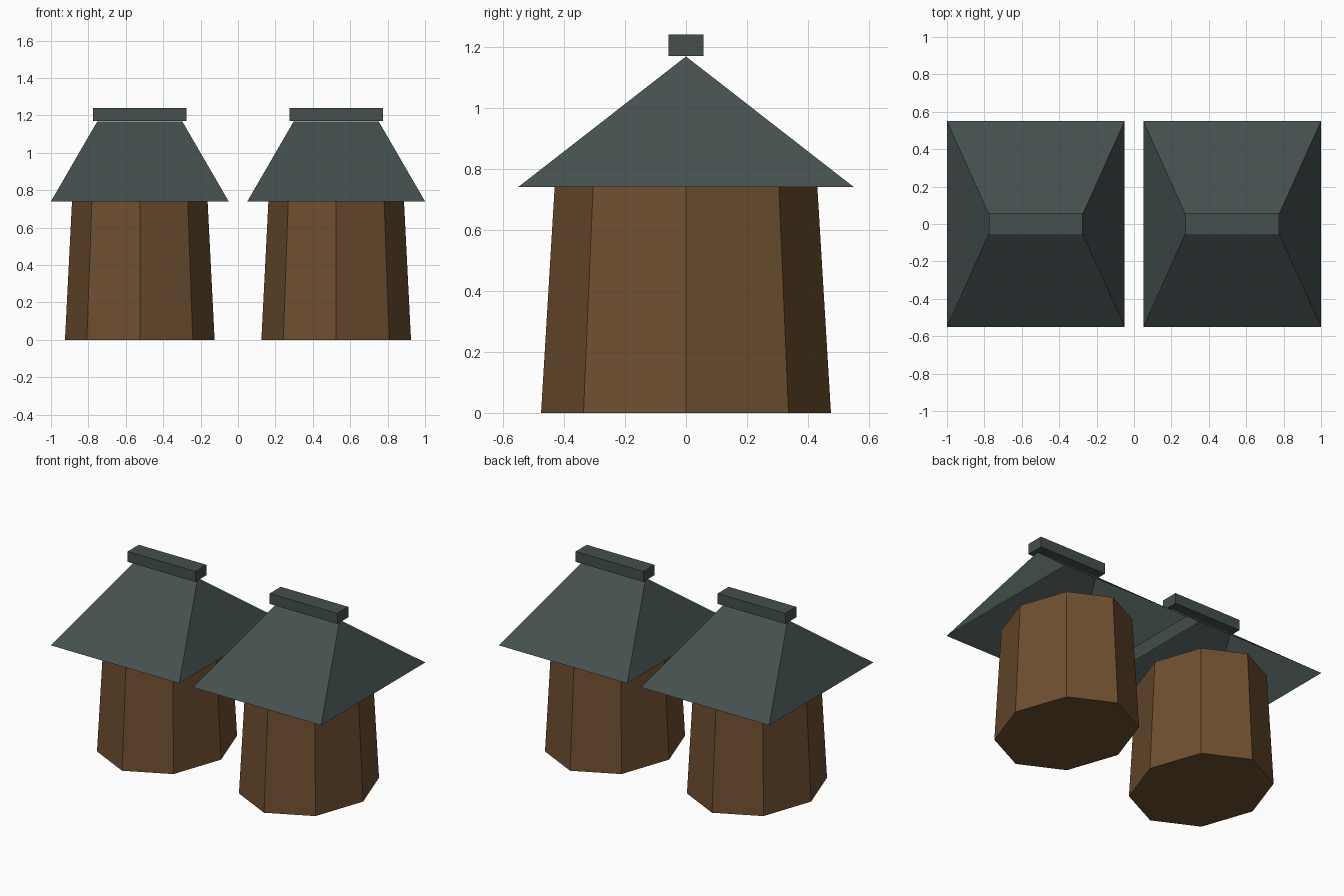
import bpy, bmesh, math

if "Cube" in bpy.data.objects:
    bpy.data.objects.remove(bpy.data.objects["Cube"])


def material(name, rgb):
    m = bpy.data.materials.new(name)
    m.diffuse_color = (*rgb, 1.0)
    m.use_nodes = True
    m.node_tree.nodes["Principled BSDF"].inputs["Base Color"].default_value = m.diffuse_color
    return m


WOOD = material("brown wood", (0.157, 0.078, 0.029))
SLATE = material("grey green slate", (0.058, 0.080, 0.077))


def add_object(name, bm, mat, x):
    bmesh.ops.recalc_face_normals(bm, faces=bm.faces)
    me = bpy.data.meshes.new(name)
    bm.to_mesh(me)
    bm.free()
    me.materials.append(mat)
    ob = bpy.data.objects.new(name, me)
    ob.location.x = x
    bpy.context.collection.objects.link(ob)


def hut(side, x):
    # tapered eight-sided wall, slightly deeper than wide
    bm = bmesh.new()
    rings = []
    for z, s in ((0.0, 1.0), (0.75, 0.905)):
        rings.append([bm.verts.new((0.40 * s * math.cos(i * math.pi / 4),
                                    0.475 * s * math.sin(i * math.pi / 4), z))
                      for i in range(8)])
    for ring in rings:
        bm.faces.new(ring)
    for i in range(8):
        j = (i + 1) % 8
        bm.faces.new((rings[0][i], rings[0][j], rings[1][j], rings[1][i]))
    add_object(side + "_wall", bm, WOOD, x)

    # hipped roof shell, open underneath
    bm = bmesh.new()
    a, b, c, d = [bm.verts.new((sx * 0.475, sy * 0.55, 0.74))
                  for sx, sy in ((-1, -1), (1, -1), (1, 1), (-1, 1))]
    left, right = [bm.verts.new((sx * 0.227, 0, 1.168)) for sx in (-1, 1)]
    for f in ((a, b, right, left), (b, c, right), (c, d, left, right), (d, a, left)):
        bm.faces.new(f)
    add_object(side + "_roof", bm, SLATE, x)

    # ridge beam
    bm = bmesh.new()
    bmesh.ops.create_cube(bm, size=1)
    bmesh.ops.scale(bm, vec=(0.50, 0.116, 0.07), verts=bm.verts)
    bmesh.ops.translate(bm, vec=(0, 0, 1.205), verts=bm.verts)
    add_object(side + "_ridge_beam", bm, SLATE, x)


for side, x in (("left", -0.525), ("right", 0.525)):
    hut(side, x)
